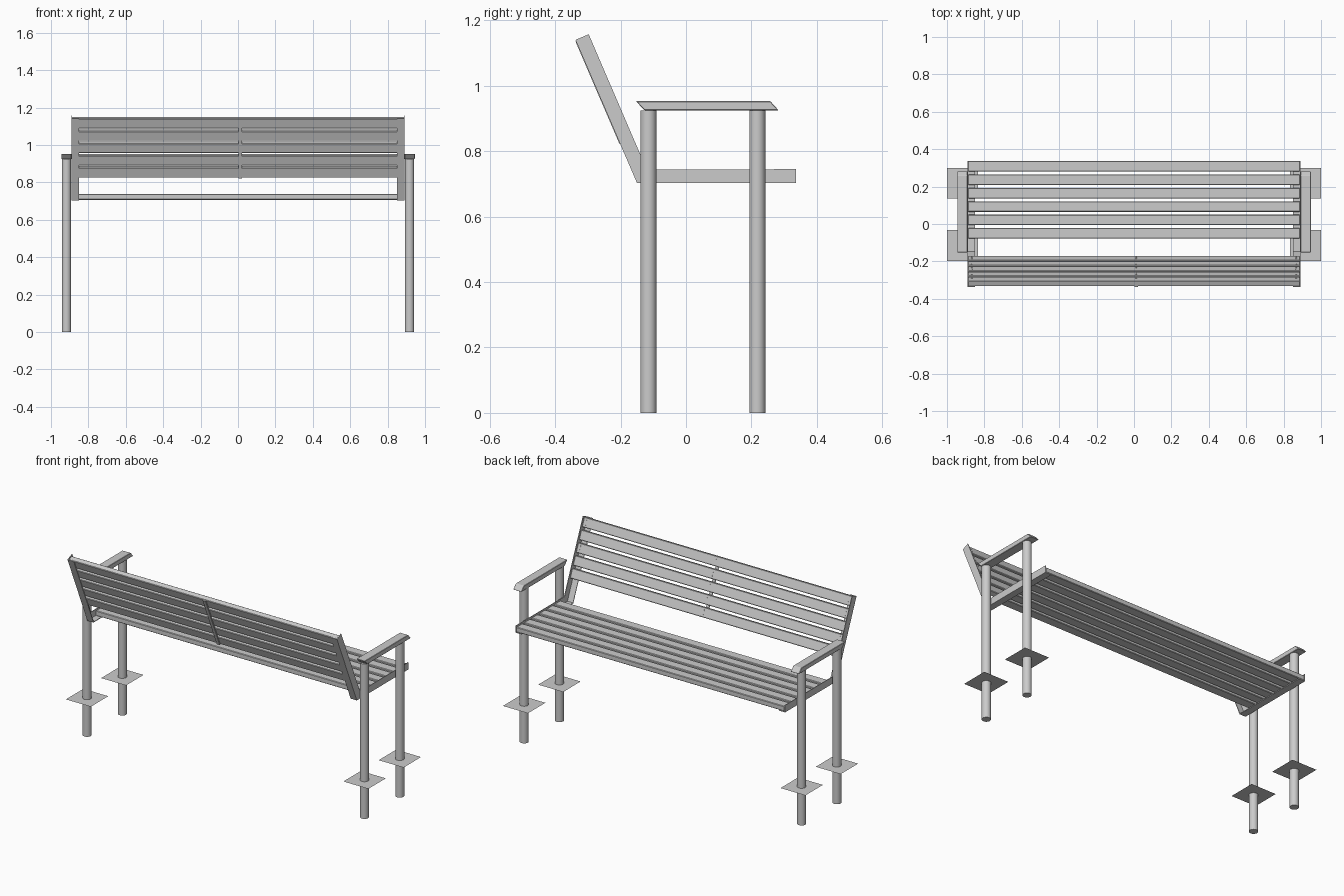
import bpy, bmesh
from mathutils import Vector, Matrix

cube = bpy.data.objects.get("Cube")
if cube:
    bpy.data.objects.remove(cube, do_unlink=True)

GREY = (0.6, 0.6, 0.6, 1)
mat = bpy.data.materials.new("light grey")
mat.use_nodes = True
mat.diffuse_color = GREY
mat.node_tree.nodes["Principled BSDF"].inputs["Base Color"].default_value = GREY

# Back frame: starts at the rear seat corner and leans backwards
ORIGIN = Vector((0, -0.15, 0.703))
UP = Vector((0, -0.395, 0.919)).normalized()
OUT = Vector((0, UP.z, -UP.y))
BACK_LEN, DEPTH, SHEET = 0.476, 0.044, 0.004
SLAT_W, SLAT_T, PITCH = 0.056, 0.03, 0.0716
FRAME_X, FLANGE_X = 0.891, 0.85


def finish(name, bm, bevel=0):
    bmesh.ops.recalc_face_normals(bm, faces=bm.faces)
    mesh = bpy.data.meshes.new(name)
    bm.to_mesh(mesh)
    bm.free()
    mesh.materials.append(mat)
    obj = bpy.data.objects.new(name, mesh)
    bpy.context.collection.objects.link(obj)
    if bevel:
        mod = obj.modifiers.new("edges", "BEVEL")
        mod.width, mod.segments = bevel, 1
    return obj


def prism(name, profile, x0, x1, bevel=0):
    """Extrude a (y, z) profile from x0 to x1."""
    bm = bmesh.new()
    face = bm.faces.new([bm.verts.new((x0, y, z)) for y, z in profile])
    new = bmesh.ops.extrude_face_region(bm, geom=[face])["geom"]
    verts = [v for v in new if isinstance(v, bmesh.types.BMVert)]
    bmesh.ops.translate(bm, verts=verts, vec=(x1 - x0, 0, 0))
    return finish(name, bm, bevel)


def rect(y0, y1, z0, z1):
    return [(y0, z0), (y1, z0), (y1, z1), (y0, z1)]


def on_back(t, s):
    p = ORIGIN + UP * t + OUT * s
    return (p.y, p.z)


def back_rect(t0, t1, s0, s1):
    return [on_back(t0, s0), on_back(t1, s0), on_back(t1, s1), on_back(t0, s1)]


def cylinder(name, centre, radius, height, sides, axis=Vector((0, 0, 1))):
    bm = bmesh.new()
    turn = axis.to_track_quat("Z", "Y").to_matrix().to_4x4()
    bmesh.ops.create_cone(bm, cap_ends=True, segments=sides, radius1=radius,
                          radius2=radius, depth=height,
                          matrix=Matrix.Translation(centre) @ turn)
    obj = finish(name, bm)
    for p in obj.data.polygons:
        p.use_smooth = len(p.vertices) == 4
    return obj


# Mitred corner where the seat rail meets the back rail
RAIL_Z, RAIL_TOP, RAIL_FRONT = ORIGIN.z, 0.745, 0.337
mitre = on_back(0.026, DEPTH)

for side, label in ((-1, "right"), (1, "left")):
    outer, inner, flange = side * FRAME_X, side * (FRAME_X - SHEET), side * FLANGE_X

    # Angle-section seat rail
    prism(f"{label}_seat_rail", [(ORIGIN.y, RAIL_Z), (RAIL_FRONT, RAIL_Z),
          (RAIL_FRONT, RAIL_TOP), mitre], outer, inner)
    prism(f"{label}_seat_flange", rect(ORIGIN.y, RAIL_FRONT, RAIL_Z, RAIL_Z + SHEET),
          inner, flange)

    # Angle-section back rail
    prism(f"{label}_back_rail", [on_back(0, 0), mitre, on_back(BACK_LEN, DEPTH),
          on_back(BACK_LEN, 0)], outer, inner)
    prism(f"{label}_back_flange", back_rect(0, BACK_LEN, 0, SHEET), inner, flange)

    # Posts with ground plates
    for y, place in ((-0.115, "rear"), (0.218, "front")):
        x = side * 0.917
        cylinder(f"{label}_{place}_post", (x, y, 0.4625), 0.0245, 0.925, 32)
        bm = bmesh.new()
        bmesh.ops.create_grid(bm, x_segments=1, y_segments=1, size=0.0825,
                              matrix=Matrix.Translation((side * 0.9175, y, 0.222)))
        finish(f"{label}_{place}_ground_plate", bm)

    # Armrest with slanted ends
    prism(f"{label}_armrest", [(-0.127, 0.925), (0.283, 0.925), (0.258, 0.953),
          (-0.153, 0.953)], side * 0.89, side * 0.945, 0.002)

# Seat slats
for i in range(6):
    y = RAIL_FRONT - 0.001 - i * PITCH
    prism(f"seat_slat_{i + 1}", rect(y - SLAT_W, y, RAIL_Z + SHEET, RAIL_Z + SHEET + SLAT_T),
          -FRAME_X + SHEET, FRAME_X - SHEET, 0.003)

# Back slats with screw heads
for i in range(5):
    t = BACK_LEN - 0.003 - i * PITCH
    prism(f"back_slat_{i + 1}", back_rect(t - SLAT_W, t, SHEET, SHEET + SLAT_T),
          -FRAME_X + SHEET, FRAME_X - SHEET, 0.003)
    for x in (-0.868, 0.012, 0.868):
        for offset in (0.3, 0.7):
            y, z = on_back(t - SLAT_W * offset, SHEET + SLAT_T)
            cylinder(f"back_screw_{i + 1}", (x, y, z), 0.004, 0.003, 10, OUT)

# Centre strip behind the back slats
prism("back_centre_strip", back_rect(0.13, BACK_LEN - 0.005, -0.002, SHEET), 0.002, 0.022)
